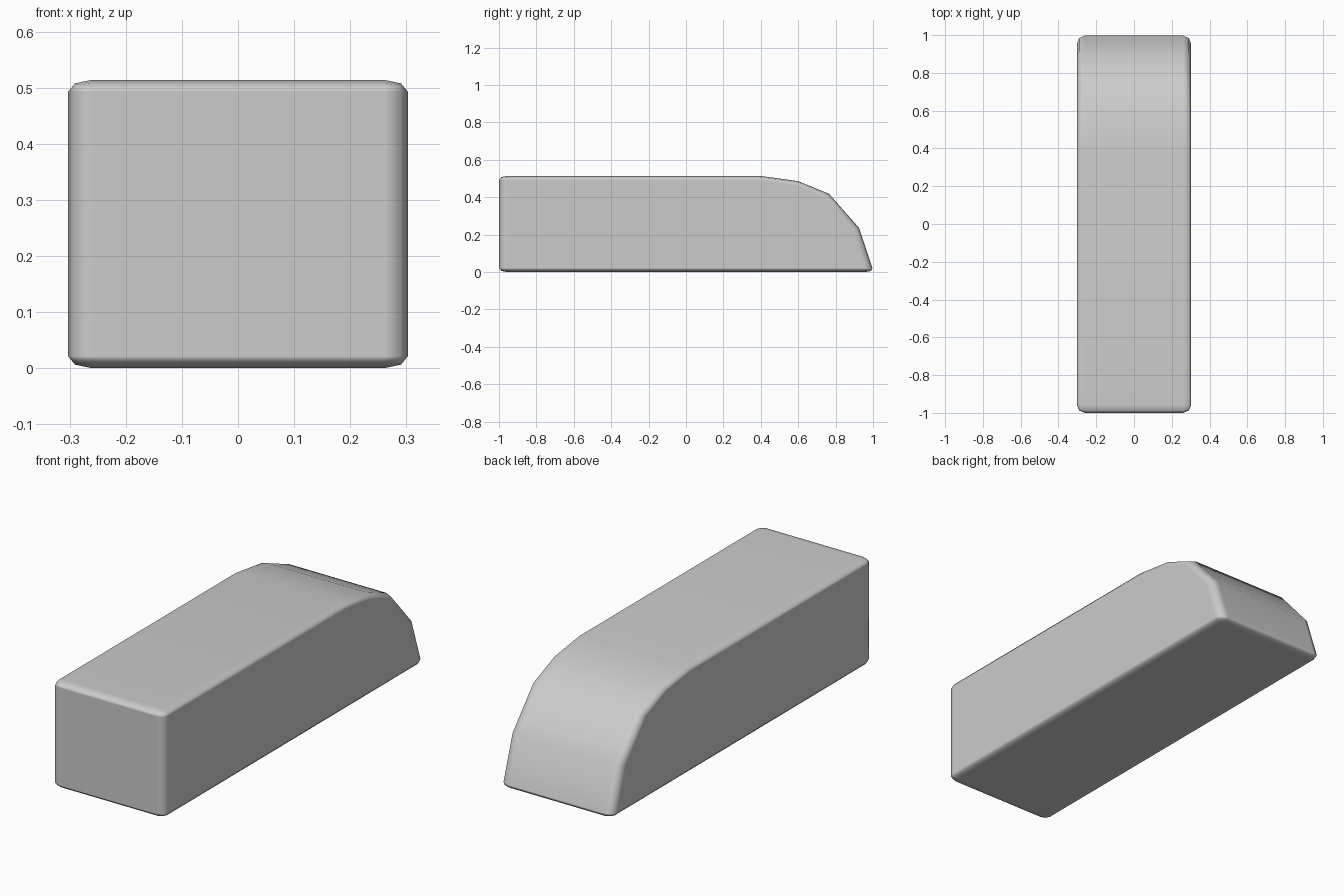
import bpy, bmesh

if "Cube" in bpy.data.objects:
    bpy.data.objects.remove(bpy.data.objects["Cube"])

HALF_W = 0.303
Z_SCALE = 0.5   # rounding is half as tall as it is wide

# Side profile (y, z): square front, curved back
profile = [(-1, 0), (1.004, 0), (0.926, 0.235), (0.765, 0.418),
           (0.6, 0.486), (0.4, 0.514), (-1, 0.514)]

# Extrude the profile across the width
bm = bmesh.new()
face = bm.faces.new([bm.verts.new((-HALF_W, y, z / Z_SCALE)) for y, z in profile])
ext = bmesh.ops.extrude_face_region(bm, geom=[face])
bmesh.ops.translate(bm, vec=(2 * HALF_W, 0, 0),
                    verts=[v for v in ext["geom"] if isinstance(v, bmesh.types.BMVert)])
bmesh.ops.recalc_face_normals(bm, faces=bm.faces)
mesh = bpy.data.meshes.new("curved_block")
bm.to_mesh(mesh)
bm.free()

block = bpy.data.objects.new("curved_block", mesh)
bpy.context.collection.objects.link(block)
block.scale.z = Z_SCALE
for p in mesh.polygons:
    p.use_smooth = True

# Rounded outer edges; the shallow facets of the curve stay unbevelled
bevel = block.modifiers.new("rounded_edges", "BEVEL")
bevel.width = 0.043
bevel.segments = 2
bevel.limit_method = "ANGLE"
bevel.angle_limit = 0.5236
bevel.harden_normals = True
